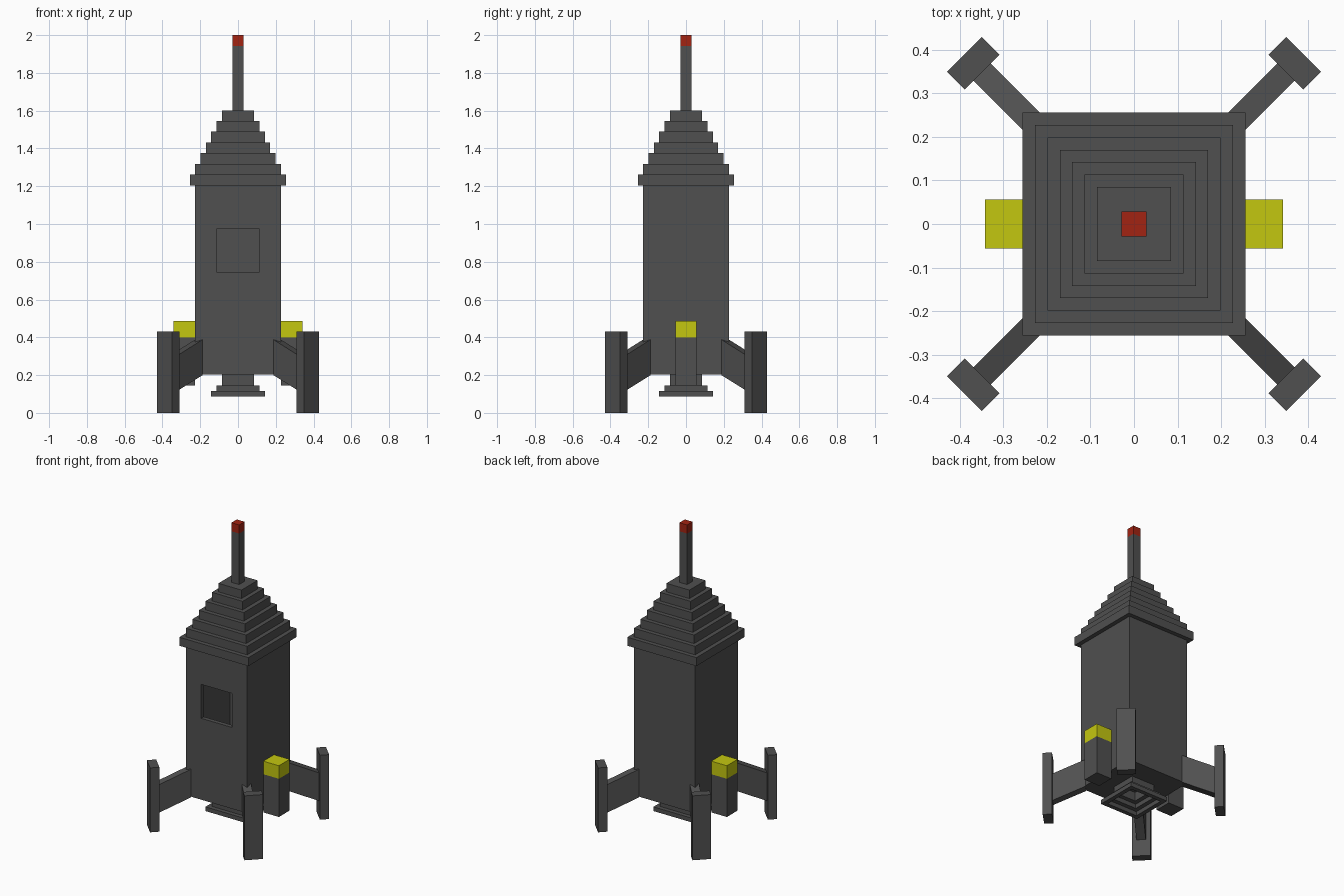
import bpy, bmesh, math
from mathutils import Matrix

if "Cube" in bpy.data.objects:
    bpy.data.objects.remove(bpy.data.objects["Cube"])

U = 0.02836  # grid unit of the blocky design


def material(name, rgb):
    m = bpy.data.materials.new(name)
    m.diffuse_color = (*rgb, 1)
    m.use_nodes = True
    m.node_tree.nodes["Principled BSDF"].inputs["Base Color"].default_value = m.diffuse_color
    return m


GREY = material("dark grey", (0.08, 0.08, 0.08))
YELLOW = material("yellow", (0.55, 0.57, 0.005))
RED = material("red", (0.36, 0.017, 0.006))


def finish(name, bm, mat, matrix=None):
    bmesh.ops.recalc_face_normals(bm, faces=bm.faces)
    mesh = bpy.data.meshes.new(name)
    bm.to_mesh(mesh)
    bm.free()
    mesh.materials.append(mat)
    ob = bpy.data.objects.new(name, mesh)
    if matrix:
        ob.matrix_world = matrix
    bpy.context.collection.objects.link(ob)
    return ob


def box(name, x, y, z, mat=GREY, matrix=None):
    """Box from (min, max) ranges."""
    bm = bmesh.new()
    bmesh.ops.create_cube(bm, size=1)
    for v in bm.verts:
        v.co = [r[0] if c < 0 else r[1] for c, r in zip(v.co, (x, y, z))]
    return finish(name, bm, mat, matrix)


def square_box(name, half, z, mat=GREY):
    return box(name, (-half, half), (-half, half), z, mat)


def cut(ob, cutter):
    mod = ob.modifiers.new("cut", 'BOOLEAN')
    mod.operation = 'DIFFERENCE'
    mod.solver = 'EXACT'
    mod.object = cutter
    cutter.hide_render = True
    cutter.hide_set(True)


# Hollow hull with a square window opening in the front wall
hull = square_box("hull", 8 * U, (0.204, 1.207))
cut(hull, square_box("cabin_cutter", 7 * U, (0.204 + U, 1.207 - U)))
cut(hull, box("window_cutter", (-4 * U, 4 * U), (-9 * U, -6.5 * U), (0.747, 0.974)))

# Stepped roof
for i in range(7):
    z = 1.205 + i * 2 * U
    square_box(f"roof_step_{i + 1}", (9 - i) * U, (z, z + 2 * U))

# Antenna with red tip
square_box("antenna", U, (1.60, 1.943))
square_box("antenna_tip", U, (1.943, 2.0), RED)

# Stepped engine nozzle, open underneath
for name, n, z0, z1 in (("nozzle_neck", 3, 0.145, 0.204),
                        ("nozzle_middle", 4, 0.116, 0.145),
                        ("nozzle_rim", 5, 0.088, 0.116)):
    ring = square_box(name, n * U, (z0, z1))
    cut(ring, square_box(name + "_cutter", (n - 1) * U, (z0 - 0.01, z1 + 0.01)))

# Side boosters with yellow caps
for side, s in (("right", 1), ("left", -1)):
    x = sorted((s * 8 * U, s * 12.05 * U))
    box(f"{side}_booster", x, (-2 * U, 2 * U), (0.145, 0.40))
    box(f"{side}_booster_cap", x, (-2 * U, 2 * U), (0.40, 0.487), YELLOW)

# Four diagonal legs: slanted strut and upright foot
for i in range(4):
    turn = Matrix.Rotation(math.radians(45 + 90 * i), 4, 'Z')
    bm = bmesh.new()
    profile = ((0.293, 0.20), (0.495, 0.111), (0.495, 0.298), (0.293, 0.388))
    face = bm.faces.new([bm.verts.new((r, -U, z)) for r, z in profile])
    side = bmesh.ops.extrude_face_region(bm, geom=[face])["geom"]
    for v in side:
        if isinstance(v, bmesh.types.BMVert):
            v.co.y = U
    finish(f"leg_strut_{i + 1}", bm, GREY, turn)
    box(f"leg_foot_{i + 1}", (0.493, 0.55), (-2 * U, 2 * U), (0, 0.43), GREY, turn)
